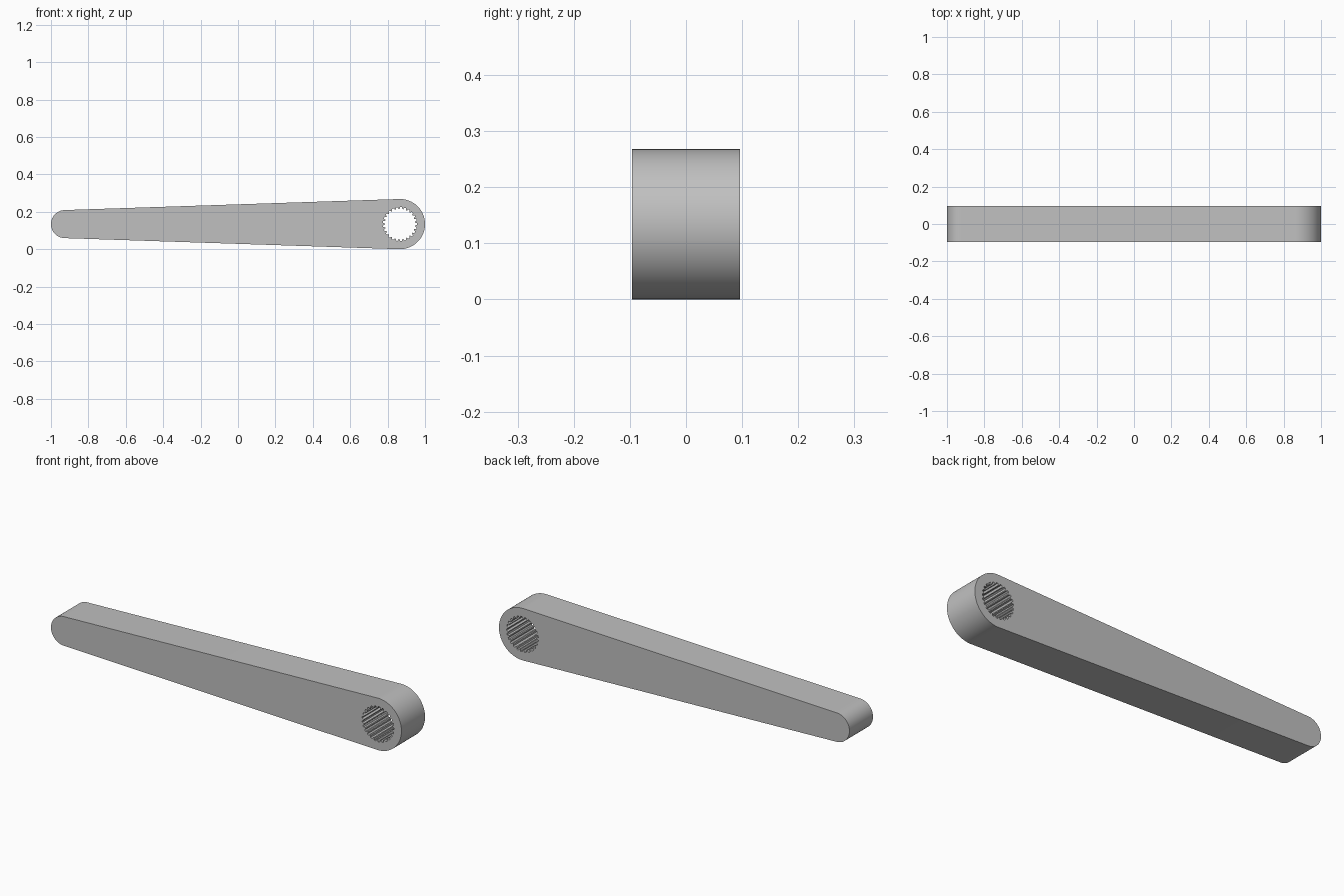
import bpy
import bmesh
from math import asin, cos, pi, sin

cube = bpy.data.objects.get("Cube")
if cube:
    bpy.data.objects.remove(cube)

HALF_DEPTH = 0.096
HUB_R, TIP_R = 0.134, 0.075
HUB_X, TIP_X, MID_Z = 1 - HUB_R, -1 + TIP_R, HUB_R
TEETH, ROOT_R, CREST_R = 25, 0.091, 0.081


def polar(cx, radius, angle):
    return (cx + radius * cos(angle), -HALF_DEPTH, MID_Z + radius * sin(angle))


def arc(cx, radius, start, end, steps=40):
    return [polar(cx, radius, start + (end - start) * i / steps) for i in range(steps + 1)]


# Tapered outline: two round ends joined by tangent lines
lean = asin((HUB_R - TIP_R) / (HUB_X - TIP_X))
side = pi / 2 + lean
outline = arc(HUB_X, HUB_R, -side, side) + arc(TIP_X, TIP_R, side, 2 * pi - side)

# Splined hole: each tooth has a narrow crest and a narrow root
spline = []
pitch = 2 * pi / TEETH
for i in range(TEETH):
    for radius, offset in ((ROOT_R, -0.18), (ROOT_R, 0.18), (CREST_R, 0.38), (CREST_R, 0.62)):
        spline.append(polar(HUB_X, radius, (i + offset) * pitch))

# Fill the front face between the two loops and extrude it to the back
bm = bmesh.new()
for loop in (outline, spline):
    verts = [bm.verts.new(p) for p in loop]
    for a, b in zip(verts, verts[1:] + verts[:1]):
        bm.edges.new((a, b))
bmesh.ops.triangle_fill(bm, use_beauty=True, use_dissolve=False, edges=bm.edges[:])
solid = bmesh.ops.extrude_face_region(bm, geom=bm.faces[:], use_keep_orig=True)
back = [g for g in solid["geom"] if isinstance(g, bmesh.types.BMVert)]
bmesh.ops.translate(bm, verts=back, vec=(0, 2 * HALF_DEPTH, 0))
bmesh.ops.recalc_face_normals(bm, faces=bm.faces[:])

mesh = bpy.data.meshes.new("lever_arm")
bm.to_mesh(mesh)
bm.free()
arm = bpy.data.objects.new("lever_arm", mesh)
bpy.context.collection.objects.link(arm)

# Plain grey plastic
grey = bpy.data.materials.new("light_grey")
grey.use_nodes = True
grey.diffuse_color = (0.53, 0.53, 0.53, 1)
grey.node_tree.nodes["Principled BSDF"].inputs["Base Color"].default_value = grey.diffuse_color
mesh.materials.append(grey)

# Smooth round ends, crisp rims and teeth
bpy.ops.object.select_all(action="DESELECT")
arm.select_set(True)
bpy.context.view_layer.objects.active = arm
bpy.ops.object.shade_smooth_by_angle(angle=pi / 9)
